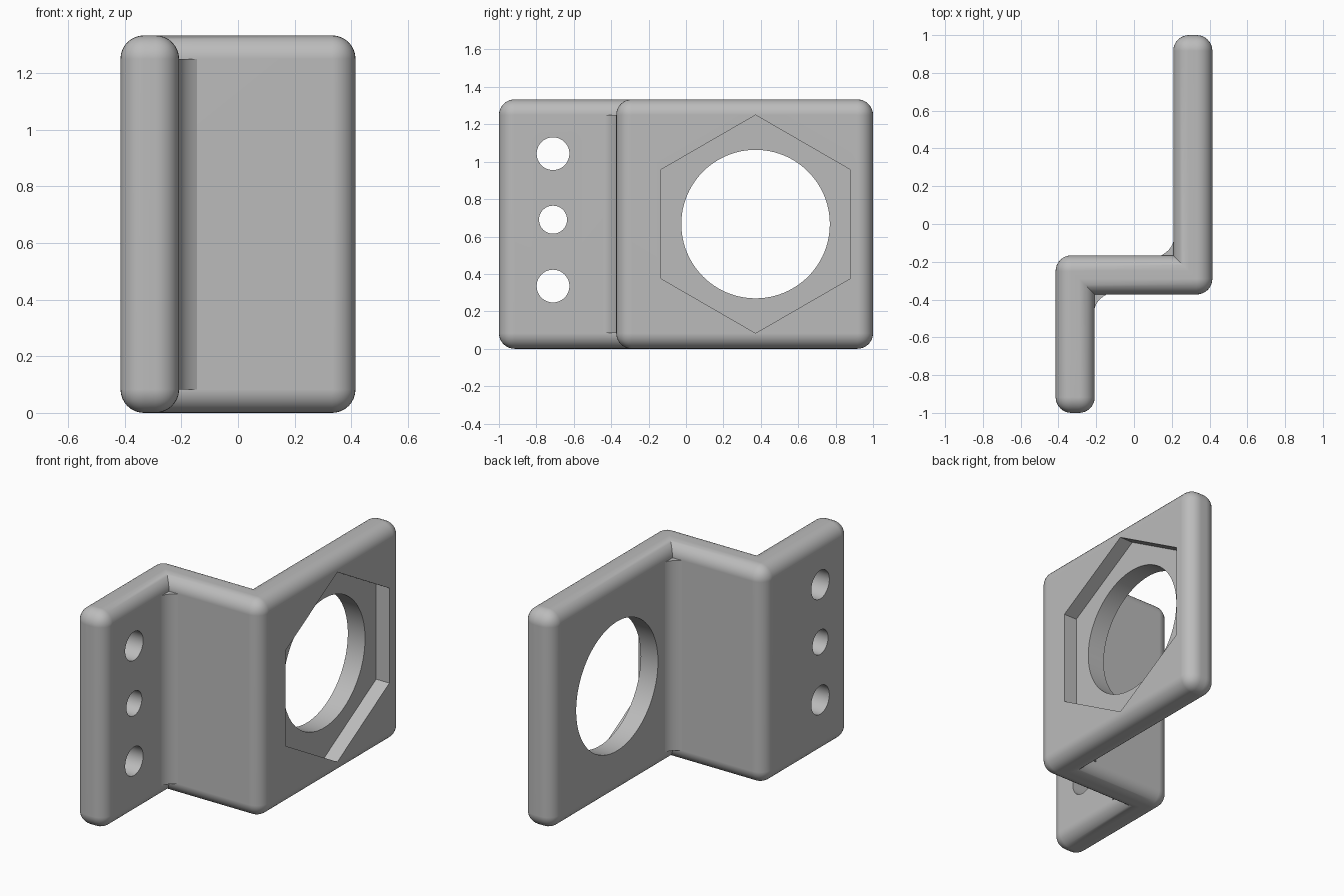
import bpy, bmesh, math
from mathutils import Matrix

cube = bpy.data.objects.get("Cube")
if cube:
    bpy.data.objects.remove(cube)

WIDTH, HEIGHT, THICK, ROUND = 0.415, 1.333, 0.207, 0.083
INNER = WIDTH - THICK
WEB_FRONT, WEB_BACK = -0.373, -0.166
WEB_MID = (WEB_FRONT + WEB_BACK) / 2

grey = bpy.data.materials.new("plain grey")
grey.use_nodes = True
grey.diffuse_color = (0.5, 0.5, 0.5, 1)
grey.node_tree.nodes["Principled BSDF"].inputs["Base Color"].default_value = (0.5, 0.5, 0.5, 1)


def make_object(name, bm):
    bmesh.ops.recalc_face_normals(bm, faces=bm.faces)
    mesh = bpy.data.meshes.new(name)
    bm.to_mesh(mesh)
    bm.free()
    mesh.materials.append(grey)
    obj = bpy.data.objects.new(name, mesh)
    bpy.context.collection.objects.link(obj)
    return obj


def extrude_profile(points, bottom, top):
    bm = bmesh.new()
    face = bm.faces.new([bm.verts.new((x, y, bottom)) for x, y in points])
    result = bmesh.ops.extrude_face_region(bm, geom=[face])
    verts = [v for v in result["geom"] if isinstance(v, bmesh.types.BMVert)]
    bmesh.ops.translate(bm, verts=verts, vec=(0, 0, top - bottom))
    bmesh.ops.recalc_face_normals(bm, faces=bm.faces)
    return bm


def activate(obj):
    bpy.ops.object.select_all(action="DESELECT")
    obj.select_set(True)
    bpy.context.view_layer.objects.active = obj


# Folded bracket body: every edge rounded except the two inner folds
profile = [(-WIDTH, -1), (-INNER, -1), (-INNER, WEB_FRONT), (WIDTH, WEB_FRONT),
           (WIDTH, 1), (INNER, 1), (INNER, WEB_BACK), (-WIDTH, WEB_BACK)]
bm = extrude_profile(profile, 0, HEIGHT)
bm.edges.ensure_lookup_table()
rounded = [e for e in bm.edges if e.is_convex]
bmesh.ops.bevel(bm, geom=rounded, offset=ROUND, offset_type="OFFSET", segments=8,
                profile=0.5, affect="EDGES", clamp_overlap=False)
bracket = make_object("bracket_body", bm)


# Cutters run along x through the plates
def cutter(name, x, y, z, radius, depth, sides):
    bm = bmesh.new()
    turn = Matrix.Translation((x, y, z)) @ Matrix.Rotation(math.pi / 2, 4, "Y")
    bmesh.ops.create_cone(bm, cap_ends=True, segments=sides, radius1=radius,
                          radius2=radius, depth=depth, matrix=turn)
    # Put a hexagon corner at the top
    if sides == 6:
        top = max(v.co.z for v in bm.verts) - z
        if top < radius * 0.99:
            bmesh.ops.rotate(bm, verts=bm.verts, cent=(x, y, z),
                             matrix=Matrix.Rotation(math.pi / 6, 3, "X"))
    obj = make_object(name, bm)
    obj.hide_render = True
    return obj


MID_Z = HEIGHT / 2
RECESS = 0.09
plate_x = WIDTH - THICK / 2
cutters = [
    cutter("hexagon_recess_cutter", WIDTH, 0.372, MID_Z, 0.583, 2 * RECESS, 6),
    cutter("large_bore_cutter", plate_x, 0.372, MID_Z, 0.397, 0.5, 96),
]
for z, radius in ((0.335, 0.0875), (0.69, 0.075), (1.043, 0.0875)):
    cutters.append(cutter("screw_hole_cutter", -plate_x, -0.711, z, radius, 0.3, 48))

activate(bracket)
for tool in cutters:
    mod = bracket.modifiers.new("cut", "BOOLEAN")
    mod.operation, mod.solver, mod.object = "DIFFERENCE", "EXACT", tool
    bpy.ops.object.modifier_apply(modifier=mod.name)
    bpy.data.objects.remove(tool)


# Small curved gussets in the inner folds, the second turned half round
def gusset(name, half_turn):
    start, bend, end = (0, -0.072), (0.012, -0.028), (0.063, 0)
    curve = []
    for i in range(9):
        t = i / 8
        curve.append(tuple((1 - t) ** 2 * a + 2 * t * (1 - t) * b + t * t * c
                           for a, b, c in zip(start, bend, end)))
    points = [(-0.01, start[1])] + curve + [(end[0], 0.01), (-0.01, 0.01)]
    points = [(x - INNER, y + WEB_FRONT) for x, y in points]
    if half_turn:
        points = [(-x, 2 * WEB_MID - y) for x, y in points]
    return make_object(name, extrude_profile(points, ROUND, HEIGHT - ROUND))


parts = [bracket, gusset("front_gusset", False), gusset("back_gusset", True)]

# Smooth rounds with flat plates
for part in parts:
    activate(part)
    bpy.ops.object.shade_smooth_by_angle(angle=math.radians(30))
    normals = part.modifiers.new("flat plates", "WEIGHTED_NORMAL")
    normals.keep_sharp = True
